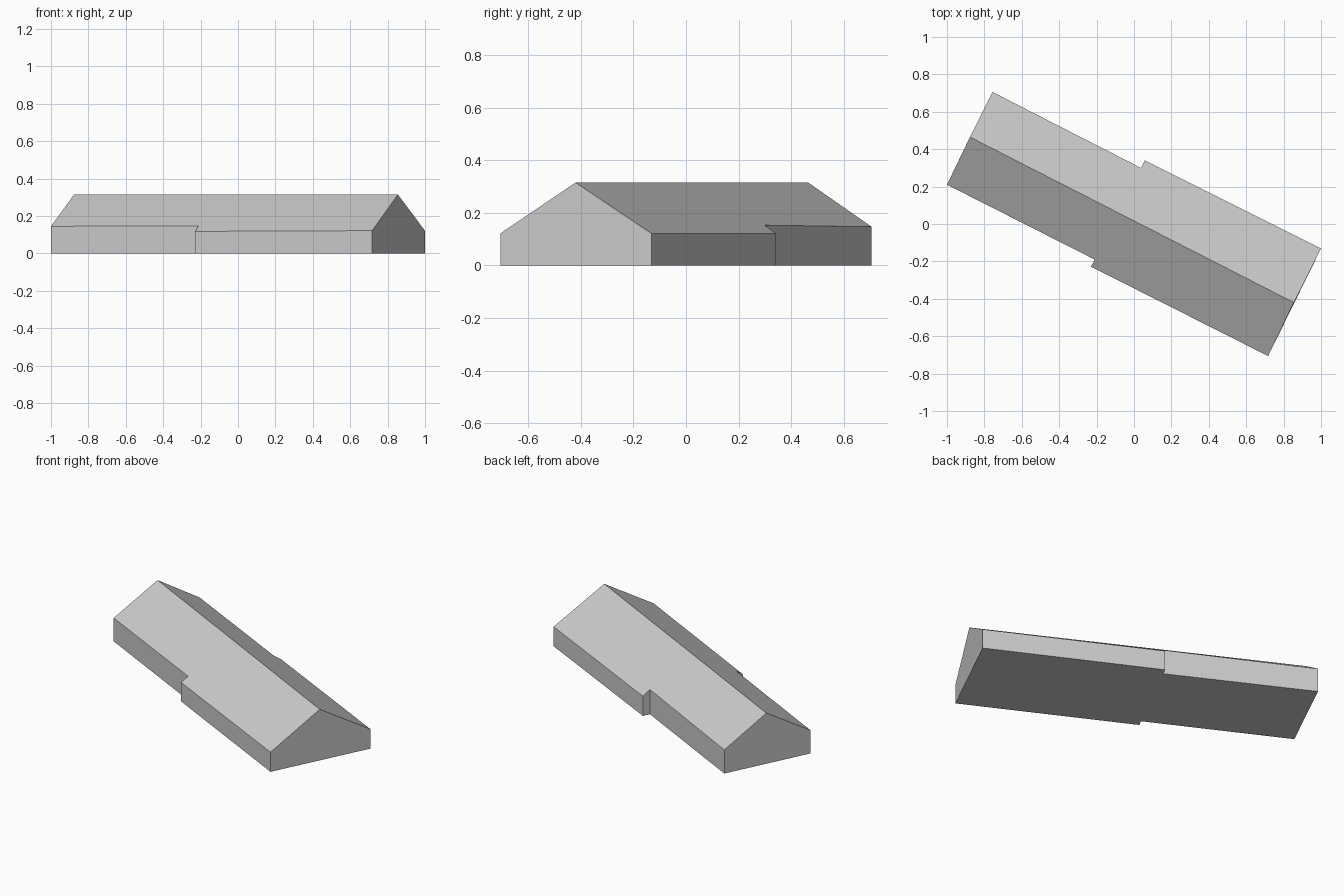
import bpy
import bmesh

cube = bpy.data.objects.get("Cube")
if cube:
    bpy.data.objects.remove(cube, do_unlink=True)

grey = bpy.data.materials.new("light grey")
grey.use_nodes = True
grey.diffuse_color = (0.6, 0.6, 0.6, 1)
grey.node_tree.nodes["Principled BSDF"].inputs["Base Color"].default_value = (0.6, 0.6, 0.6, 1)

# Eaves corners (x, y, height), running from the left end of each long side
front_eaves = [(-1.0, 0.21, 0.145), (-0.21, -0.19, 0.148),
               (-0.23, -0.228, 0.118), (0.717, -0.706, 0.122)]
back_eaves = [(-0.757, 0.706, 0.147), (0.037, 0.30, 0.153),
              (0.058, 0.34, 0.122), (1.0, -0.131, 0.121)]
ridge_start = (-0.877, 0.465, 0.315)
ridge_end = (0.855, -0.42, 0.315)


def ground(p):
    return (p[0], p[1], 0)


def make_part(name, polygons):
    """Build one flat-shaded object from a few polygons, welding shared corners."""
    bm = bmesh.new()
    for polygon in polygons:
        bm.faces.new([bm.verts.new(p) for p in polygon])
    bmesh.ops.remove_doubles(bm, verts=bm.verts, dist=0.0005)
    mesh = bpy.data.meshes.new(name)
    bm.to_mesh(mesh)
    bm.free()
    mesh.materials.append(grey)
    obj = bpy.data.objects.new(name, mesh)
    bpy.context.collection.objects.link(obj)


# Walls: stepped long sides, two gables and the floor
outline = front_eaves + back_eaves[::-1]
walls = [[ground(p) for p in reversed(outline)]]
for a, b in zip(outline, outline[1:] + outline[:1]):
    wall = [ground(a), ground(b), b, a]
    if a == front_eaves[-1]:
        wall.insert(3, ridge_end)
    elif a == back_eaves[0]:
        wall.insert(3, ridge_start)
    walls.append(wall)
make_part("walls", walls)

# Roof: one stepped slope on each side of the ridge
make_part("roof", [front_eaves + [ridge_end, ridge_start],
                   back_eaves[::-1] + [ridge_start, ridge_end]])
